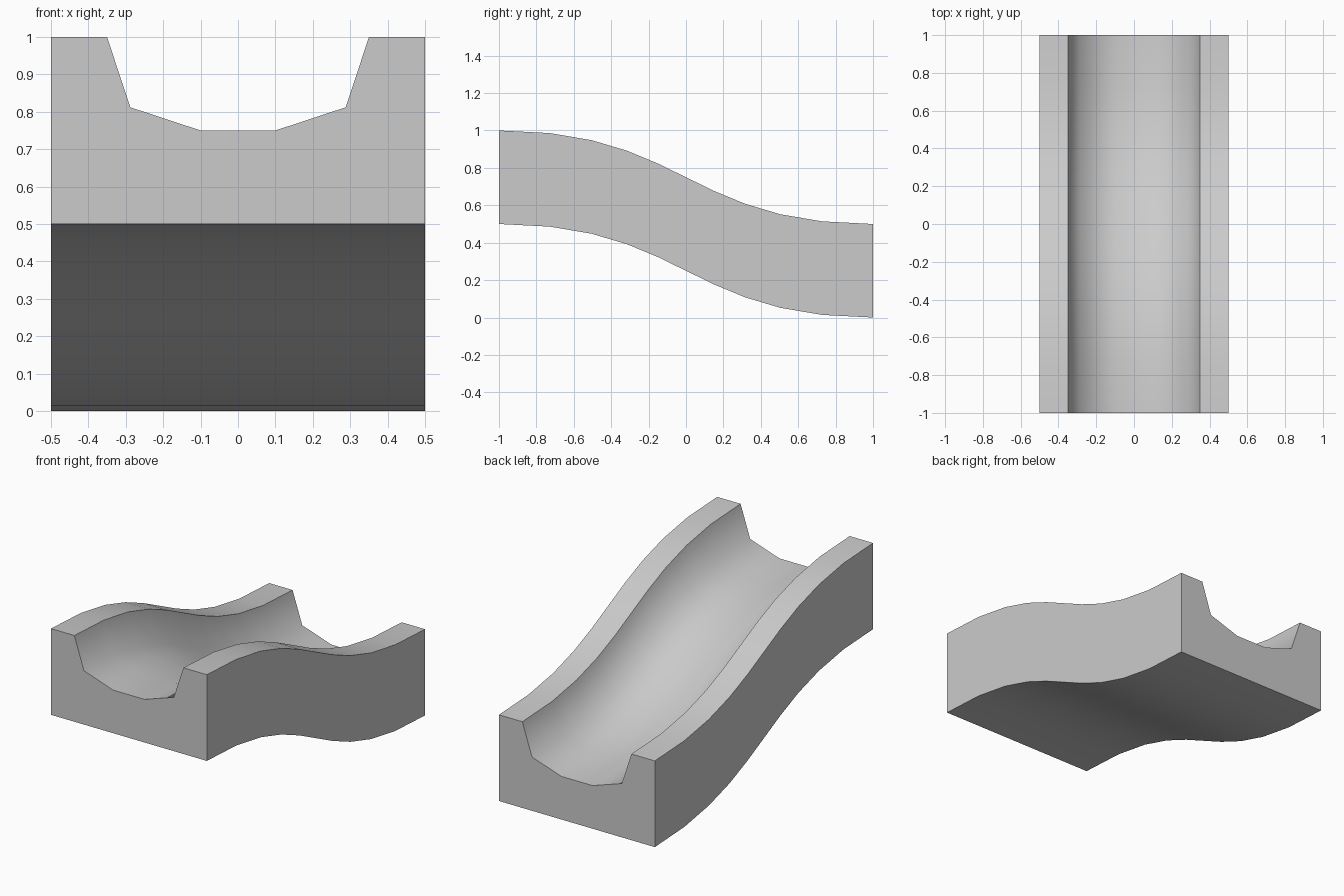
import bpy, bmesh

if "Cube" in bpy.data.objects:
    bpy.data.objects.remove(bpy.data.objects["Cube"])

# Channel cross-section (x, height above the underside), right half then mirrored
half = [(0.1, 0.25), (0.288, 0.312), (0.35, 0.5), (0.5, 0.5), (0.5, 0.0)]
profile = half + [(-x, z) for x, z in reversed(half)]
sharp_rails = {2, 3, 4, 5, 6, 7}    # rims and outer corners; the groove stays smooth

# S-shaped slope: Bezier from (-1, 0.5) down to (1, 0), level at both ends
SEGMENTS = 10


def slope(t):
    s = 1 - t
    return t**3 - s**3, 0.5 * (s**3 + 3 * s * s * t)


bm = bmesh.new()
rings = []
for i in range(SEGMENTS + 1):
    y, base = slope(i / SEGMENTS)
    rings.append([bm.verts.new((x, y, base + z)) for x, z in profile])

# Skin between neighbouring cross-sections
n = len(profile)
for a, b in zip(rings, rings[1:]):
    for j in range(n):
        k = (j + 1) % n
        bm.faces.new((a[j], a[k], b[k], b[j])).smooth = True
    for j in sharp_rails:
        bm.edges.get((a[j], b[j])).smooth = False

# Flat end faces with crisp outlines
for ring in (rings[0], rings[-1]):
    cap = bm.faces.new(ring)
    for edge in cap.edges:
        edge.smooth = False

bmesh.ops.recalc_face_normals(bm, faces=bm.faces)
mesh = bpy.data.meshes.new("sloped_channel")
bm.to_mesh(mesh)
bm.free()
channel = bpy.data.objects.new("sloped_channel", mesh)
bpy.context.collection.objects.link(channel)
